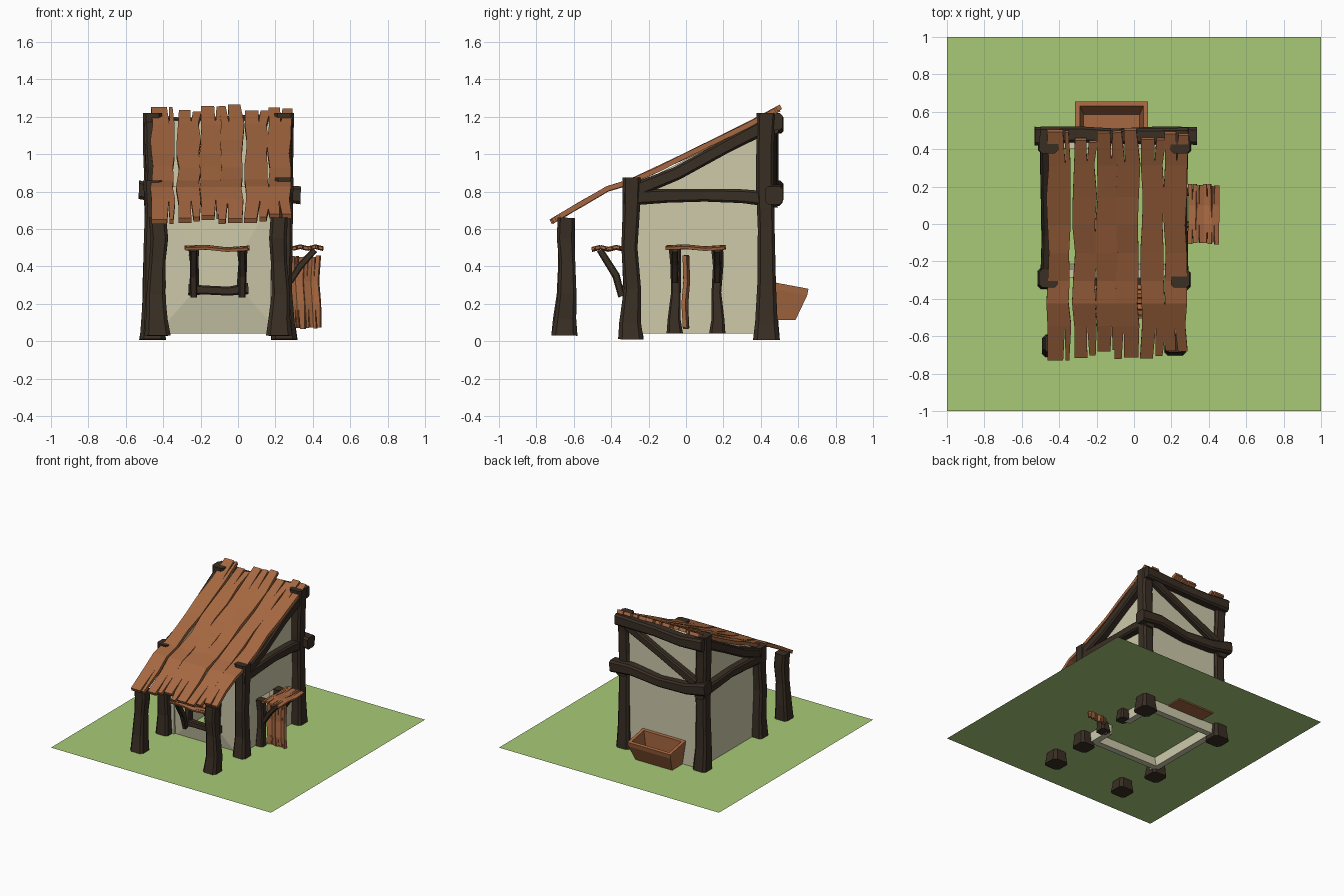
import bpy, bmesh, random
from mathutils import Vector

if "Cube" in bpy.data.objects:
    bpy.data.objects.remove(bpy.data.objects["Cube"])

random.seed(4)
CX = -0.105            # centre line of the hut


def material(name, rgb):
    lin = [((c / 255 + 0.055) / 1.055) ** 2.4 for c in rgb]
    m = bpy.data.materials.new(name)
    m.diffuse_color = (*lin, 1)
    m.use_nodes = True
    m.node_tree.nodes["Principled BSDF"].inputs["Base Color"].default_value = m.diffuse_color
    return m


DARK = material("dark_timber", (57, 46, 36))
PLANK = material("plank_brown", (166, 104, 65))
PLASTER = material("cream_plaster", (205, 202, 170))
GRASS = material("grass_green", (169, 202, 119))


def finish(name, bm, mat):
    bmesh.ops.recalc_face_normals(bm, faces=bm.faces)
    me = bpy.data.meshes.new(name)
    bm.to_mesh(me)
    bm.free()
    me.materials.append(mat)
    ob = bpy.data.objects.new(name, me)
    bpy.context.collection.objects.link(ob)
    return ob


def loft(bm, rings):
    """Closed tube through equal-sized rings of points."""
    vs = [[bm.verts.new(p) for p in r] for r in rings]
    n = len(vs[0])
    for a, b in zip(vs, vs[1:]):
        for i in range(n):
            j = (i + 1) % n
            bm.faces.new((a[i], a[j], b[j], b[i]))
    bm.faces.new(vs[0])
    bm.faces.new(vs[-1])


def beam(name, path, sizes, ref=(1, 0, 0), wobble=0.006):
    """Rough-hewn timber: chamfered square section along a path."""
    bm = bmesh.new()
    path = [Vector(p) for p in path]
    t = (path[-1] - path[0]).normalized()
    side = t.cross(Vector(ref)).normalized()
    up = side.cross(t)
    c = 0.68
    shape = [(1, c), (c, 1), (-c, 1), (-1, c), (-1, -c), (-c, -1), (c, -1), (1, -c)]
    rings = []
    for k, (p, s) in enumerate(zip(path, sizes)):
        if 0 < k < len(path) - 1:
            p = p + side * random.uniform(-wobble, wobble) + up * random.uniform(-wobble, wobble)
        rings.append([p + side * a * s + up * b * s for a, b in shape])
    loft(bm, rings)
    return finish(name, bm, DARK)


def plank(name, path, width, thick, across, wave=0.006, crack=0.006):
    """Uneven board following a path, with a split at both ends."""
    bm = bmesh.new()
    path = [Vector(p) for p in path]
    ac = Vector(across)
    up = (path[-1] - path[0]).normalized().cross(ac).normalized() * thick / 2
    halves = ([], [])
    split = random.uniform(-0.25, 0.25) * width
    for k, p in enumerate(path):
        end = k in (0, len(path) - 1)
        l = -width / 2 + random.uniform(-wave, wave)
        r = width / 2 + random.uniform(-wave, wave)
        g = crack / 2 if end else 0
        for ring, a, b in ((halves[0], l, split - g), (halves[1], split + g, r)):
            e = (path[1] - path[0]).normalized() * random.uniform(-1, 1) * crack if end else Vector()
            q = p + e
            ring.append([q + ac * a + up, q + ac * b + up, q + ac * b - up, q + ac * a - up])
    for h in halves:
        loft(bm, h)
    return finish(name, bm, PLANK)


def slab(bm, pts, offset):
    loft(bm, [pts, [Vector(p) + Vector(offset) for p in pts]])


# grass base (part of the model, posts go through it)
bm = bmesh.new()
bm.faces.new([bm.verts.new(p) for p in ((-1, -1, .12), (1, -1, .12), (1, 1, .12), (-1, 1, .12))])
finish("grass_base", bm, GRASS)


# plaster walls
def top(y):
    return 0.83 + (y + 0.28) * 0.507


XL, XR, T = CX - 0.33, CX + 0.33, 0.05
bm = bmesh.new()
slab(bm, [(XL, -.28, .04), (XL, .44, .04), (XL, .44, top(.44)), (XL, -.28, top(-.28))], (T, 0, 0))
for a, b, z in ((-.28, -.05, .04), (-.05, .16, .49), (.16, .44, .04)):   # doorway gap
    slab(bm, [(XR, a, z), (XR, b, z), (XR, b, top(b)), (XR, a, top(a))], (-T, 0, 0))
slab(bm, [(XL, .45, .04), (XR, .45, .04), (XR, .45, 1.18), (XL, .45, 1.18)], (0, -T, 0))
outer = [(XL, -.25, .04), (XR, -.25, .04), (XR, -.29, .83), (XL, -.29, .83)]
hole = [(-.24, -.29, .26), (.03, -.29, .26), (.03, -.29, .49), (-.24, -.29, .49)]
for i in range(4):                                                       # window gap
    j = (i + 1) % 4
    slab(bm, [outer[i], outer[j], hole[j], hole[i]], (0, T, 0))
finish("plaster_walls", bm, PLASTER)

# posts and side timbers, left and right
for tag, s in (("left", -1), ("right", 1)):
    x = CX + s * 0.325
    beam(f"{tag}_porch_post", [(x, -.65, .03), (x, -.65, .12), (x + s * .005, -.64, .25),
         (x, -.635, .42), (x - s * .006, -.645, .55), (x, -.64, .66)],
         (.07, .058, .05, .043, .047, .046))
    x = CX + s * 0.352
    beam(f"{tag}_front_post", [(x, -.295, .01), (x, -.295, .1), (x, -.29, .28),
         (x, -.297, .5), (x, -.29, .7), (x, -.29, .86 if s < 0 else .875)],
         (.068, .058, .046, .043, .046, .05))
    beam(f"{tag}_back_post", [(x, .43, .005), (x, .43, .1), (x, .425, .3), (x, .43, .6),
         (x, .42, .85), (x, .425, 1.05), (x, .43, 1.22)],
         (.072, .06, .05, .045, .048, .047, .052))
    x = CX + s * 0.355
    beam(f"{tag}_side_beam", [(x, -.33, .765), (x, -.1, .775), (x, .1, .785), (x, .3, .77),
         (x, .49, .755)], (.042, .037, .034, .037, .042))
    beam(f"{tag}_rafter", [(x, -.29, .80), (x, -.05, .9), (x, .2, 1.03), (x, .45, 1.165)],
         (.04, .036, .036, .042))

# timbers on the back wall
beam("back_middle_beam", [(-.53, .47, .81), (-.35, .475, .775), (-.1, .47, .765), (.15, .475, .79),
     (.335, .47, .78)], (.05, .042, .038, .042, .048), ref=(0, 1, 0))
beam("back_top_beam", [(-.5, .47, 1.165), (-.3, .475, 1.15), (-.05, .47, 1.17), (.29, .47, 1.175)],
     (.05, .042, .04, .046), ref=(0, 1, 0))
beam("back_brace", [(-.42, .46, .83), (-.1, .46, .98), (.21, .46, 1.14)], (.036, .03, .034), ref=(0, 1, 0))

# roof planks
profile = [(-.54, .745), (-.42, .815), (-.3, .85), (-.15, .92), (0, .992), (.15, 1.065), (.32, 1.15)]
rows = [(-.40, .12, -.715, .5), (-.265, .12, -.705, .45), (-.147, .11, -.67, .485),
        (-.035, .12, -.715, .5), (.1, .12, -.705, .45), (.218, .12, -.67, .485)]
for i, (x, w, y0, y1) in enumerate(rows):
    ends = [(y0, .745 + (y0 + .54) * .6)], [(y1, 1.15 + (y1 - .32) * .53)]
    path = [(x + random.uniform(-.008, .008), y, z + random.uniform(-.004, .004))
            for y, z in ends[0] + profile + ends[1]]
    plank(f"roof_plank_{i + 1}", path, w, .027, (1, 0, 0), wave=.007, crack=.012)

# window frame, brackets and board shelter
for tag, x in (("left", -.237), ("right", .022)):
    beam(f"window_{tag}_jamb", [(x, -.305, .25), (x, -.305, .32), (x, -.305, .42), (x, -.305, .495)],
         (.03, .025, .023, .028), wobble=.004)
    beam(f"window_{tag}_bracket", [(x, -.345, .24), (x, -.375, .35), (x, -.46, .487)],
         (.018, .02, .018), wobble=.002)
beam("window_sill", [(-.265, -.31, .275), (-.18, -.31, .278), (-.05, -.31, .27), (.055, -.31, .282)],
     (.03, .024, .024, .03), ref=(0, 1, 0))
for i in range(4):
    y = -.48 + i * .043
    plank(f"window_shelter_plank_{i + 1}", [(-.28, y, .498), (-.17, y, .502), (-.06, y, .49), (.058, y, .498)],
          .042, .015, (0, 1, .25 * (-1) ** i), wave=.003)

# door frame, brackets, shelter and open door
for tag, y in (("front", -.06), ("back", .167)):
    beam(f"door_{tag}_jamb", [(.25, y, .04), (.25, y, .12), (.25, y, .26), (.25, y, .4), (.25, y, .495)],
         (.044, .034, .026, .028, .032))
    beam(f"door_{tag}_bracket", [(.28, y, .32), (.33, y, .4), (.41, y, .487)],
         (.016, .018, .016), ref=(0, 1, 0), wobble=.002)
for i in range(4):
    x = .312 + i * .041
    plank(f"door_shelter_plank_{i + 1}", [(x, -.105, .5), (x, 0, .505), (x, .1, .495), (x, .208, .502)],
          .041, .015, (1, 0, .25 * (-1) ** i), wave=.003)
    x = .295 + i * .041
    plank(f"door_plank_{i + 1}", [(x + .006, 0, .07), (x, -.006, .2), (x - .008, .004, .32), (x, 0, .455)],
          .041, .022, (1, .35 * (-1) ** i, 0), wave=.003)

# water trough: tapered box with a hollow top
bm = bmesh.new()


def rect(x0, x1, y0, y1, za, zb):
    return [bm.verts.new(p) for p in ((x0, y0, za), (x1, y0, za), (x1, y1, zb), (x0, y1, zb))]


rings = [rect(-.285, .045, .455, .585, .112, .112), rect(-.312, .072, .455, .648, .28, .245),
         rect(-.315, .075, .452, .655, .318, .28), rect(-.29, .05, .475, .63, .314, .284),
         rect(-.27, .03, .475, .585, .16, .16)]
for a, b in zip(rings, rings[1:]):
    for i in range(4):
        bm.faces.new((a[i], a[(i + 1) % 4], b[(i + 1) % 4], b[i]))
bm.faces.new(rings[0])
bm.faces.new(rings[-1])
finish("water_trough", bm, PLANK)
